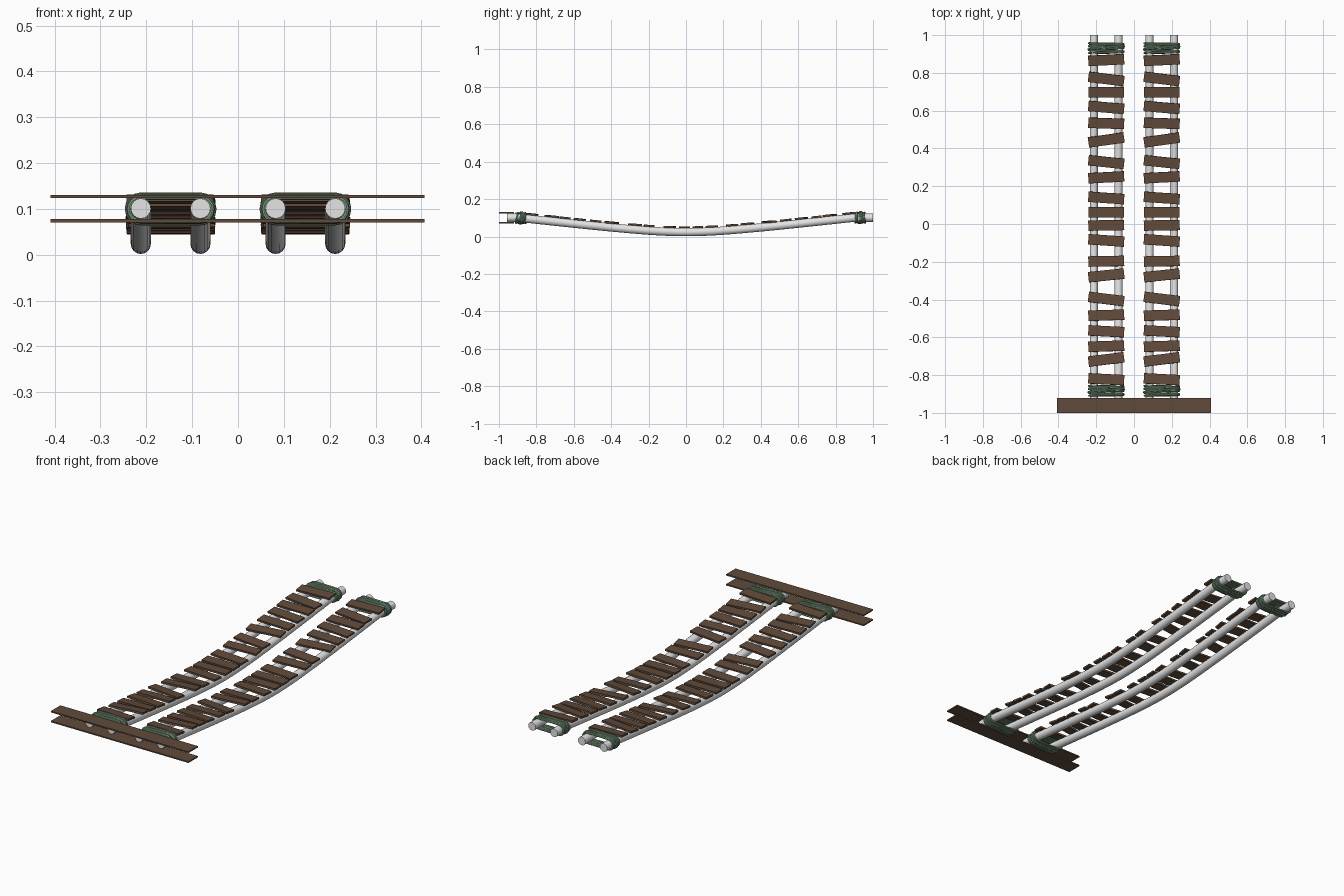
import bpy, math
from math import sin, cos, pi, radians

cube = bpy.data.objects.get("Cube")
if cube:
    bpy.data.objects.remove(cube, do_unlink=True)


def material(name, rgb, rough=0.8):
    m = bpy.data.materials.new(name)
    m.use_nodes = True
    m.diffuse_color = (*rgb, 1)
    bsdf = m.node_tree.nodes["Principled BSDF"]
    bsdf.inputs["Base Color"].default_value = (*rgb, 1)
    bsdf.inputs["Roughness"].default_value = rough
    return m


WOOD = material("brown wood", (0.118, 0.069, 0.043))
POLE = material("pale grey pole", (0.78, 0.78, 0.79))
ROPE = material("green rope", (0.22, 0.36, 0.23))

POLE_R, HALF_GAP, LANE_X = 0.022, 0.065, 0.147


def sag(y):
    """Height of the pole axis: a soft dip that levels out at both ends."""
    y = min(abs(y), 0.9)
    return 0.0235 + 0.113 * (math.hypot(y, 0.25) - 0.25)


def tube(name, pts, radius, mat, closed=False, res=4):
    cu = bpy.data.curves.new(name, "CURVE")
    cu.dimensions = "3D"
    cu.bevel_depth = radius
    cu.bevel_resolution = res
    cu.use_fill_caps = not closed
    sp = cu.splines.new("POLY")
    sp.points.add(len(pts) - 1)
    for p, co in zip(sp.points, pts):
        p.co = (*co, 1)
    sp.use_cyclic_u = closed
    cu.materials.append(mat)
    ob = bpy.data.objects.new(name, cu)
    bpy.context.collection.objects.link(ob)
    bpy.ops.object.select_all(action="DESELECT")
    ob.select_set(True)
    bpy.context.view_layer.objects.active = ob
    bpy.ops.object.convert(target="MESH")
    bpy.ops.object.shade_smooth_by_angle(angle=radians(40))
    return ob


def box(name, loc, size, rot=(0, 0, 0)):
    bpy.ops.mesh.primitive_cube_add(size=1, location=loc, rotation=rot)
    ob = bpy.context.object
    ob.name = name
    ob.scale = size
    ob.data.materials.append(WOOD)
    return ob


def rope_loop(name, cx, cy, cz, grow, lean, skew):
    """One turn of rope around a pair of poles."""
    r = POLE_R + grow
    pts = []
    for side in (1, -1):
        for i in range(9):
            a = side * pi / 2 - side * pi * i / 8
            # right end runs top to bottom, left end runs bottom to top
            dx = side * (HALF_GAP + r * cos(a))
            dz = r * sin(a)
            pts.append((cx + dx, cy + lean * dx + skew * dz, cz + dz))
    return tube(name, pts, 0.005, ROPE, closed=True, res=2)


# Plank positions along the lane and their yaw in degrees
PLANKS = [(0.868, 3), (0.768, -7), (0.698, 0), (0.617, -5), (0.533, -2),
          (0.445, 8), (0.328, -6), (0.247, 3), (0.138, -4), (0.063, 0),
          (-0.007, 1), (-0.087, -4), (-0.197, 1), (-0.272, 6), (-0.397, -7),
          (-0.483, 2), (-0.568, -3), (-0.647, 2), (-0.717, 7), (-0.822, -3)]

# Turns of rope: offset along the lane, extra radius, lean, skew
TURNS = [(-0.025, 0.004, 0.02, 0.04), (-0.015, 0.005, -0.03, -0.06),
         (-0.005, 0.004, 0.03, 0.05), (0.005, 0.005, -0.03, -0.04),
         (0.014, 0.004, 0.02, 0.05), (0.023, 0.005, -0.02, -0.05),
         (0.0, 0.008, 0.08, 0.08)]

for lane, cx in (("right", -LANE_X), ("left", LANE_X)):
    # Sagging poles
    for tag, dx in (("a", -HALF_GAP), ("b", HALF_GAP)):
        n = 36
        ys = [-0.957 + 1.957 * i / n for i in range(n + 1)]
        tube(f"{lane}_pole_{tag}", [(cx + dx, y, sag(y)) for y in ys],
             POLE_R, POLE, res=6)
    # Planks resting on the poles, following the slope
    for i, (y, yaw) in enumerate(PLANKS):
        slope = math.atan((sag(y + 0.02) - sag(y - 0.02)) / 0.04)
        box(f"{lane}_plank_{i + 1}", (cx, y, sag(y) + POLE_R + 0.004),
            (0.19, 0.055, 0.01), (slope, 0, radians(yaw)))
    # Rope lashings at both ends
    for end, y in (("front", -0.882), ("back", 0.932)):
        for i, (off, grow, lean, skew) in enumerate(TURNS):
            rope_loop(f"{lane}_{end}_rope_{i + 1}", cx, y + off, sag(y),
                      grow, lean, skew)

# Cross boards clamping the front ends of the poles
for name, z in (("upper_cross_board", 0.127), ("lower_cross_board", 0.074)):
    box(name, (-0.001, -0.96, z), (0.815, 0.08, 0.007))
